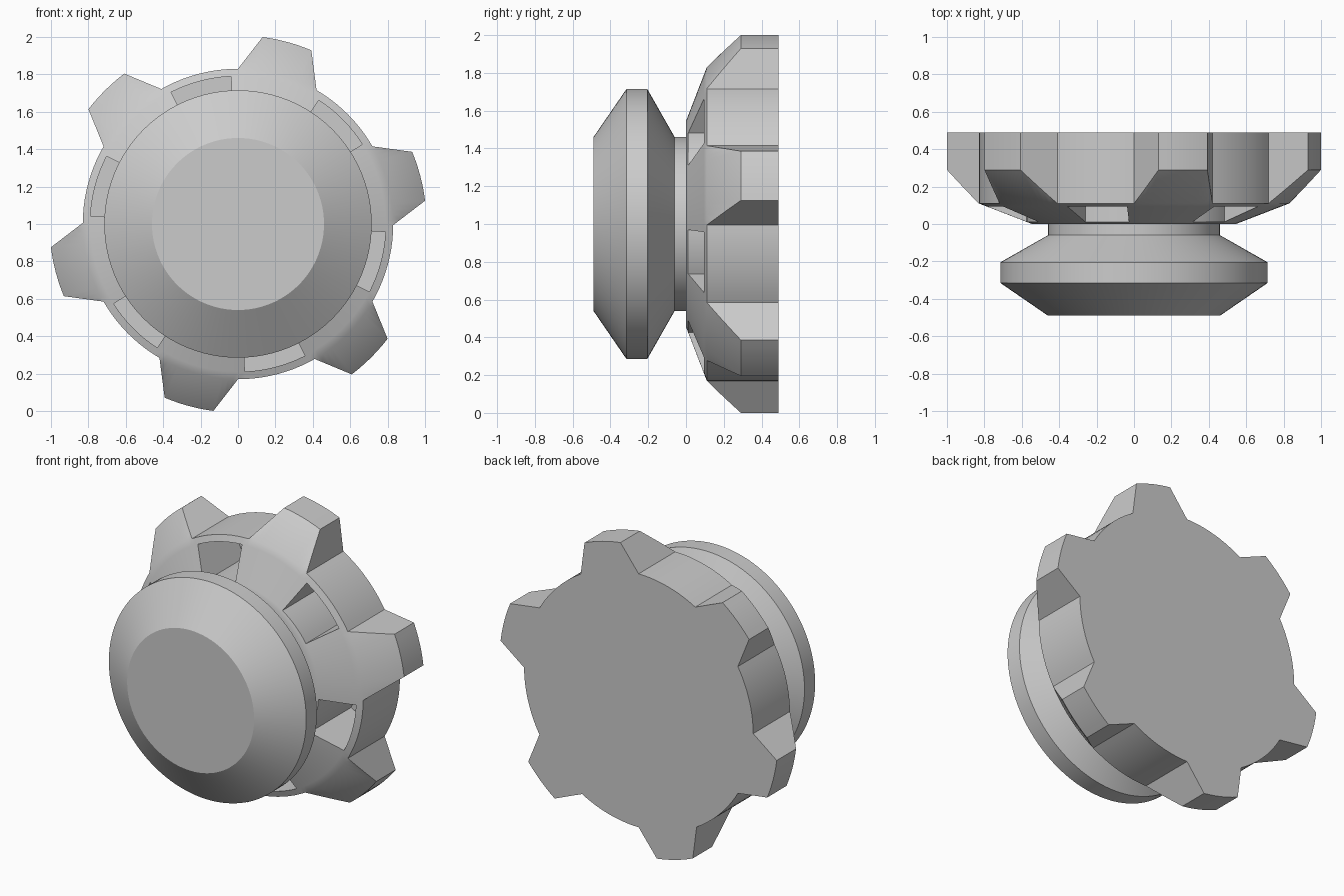
import bpy, bmesh
from math import sin, cos, radians

if "Cube" in bpy.data.objects:
    bpy.data.objects.remove(bpy.data.objects["Cube"])

CENTRE_Z = 1.0
TIP_R, BODY_R, BACK_Y = 1.008, 0.83, 0.49
TIP_A, BASE_A = 7.7, 15.2           # half angles of a tooth at its tip and base
POCKET = (17.9, 42.1)               # pocket span measured from the tooth centre
POCKET_FLOOR = 0.44


def place(a, r, y):
    """Polar point around the y axis, angle clockwise from up."""
    return (r * sin(radians(a)), y, CENTRE_Z + r * cos(radians(a)))


def finish(bm, name):
    bmesh.ops.remove_doubles(bm, verts=bm.verts, dist=1e-4)
    bmesh.ops.holes_fill(bm, edges=[e for e in bm.edges if e.is_boundary], sides=0)
    bmesh.ops.recalc_face_normals(bm, faces=bm.faces)
    mesh = bpy.data.meshes.new(name)
    bm.to_mesh(mesh)
    bm.free()
    obj = bpy.data.objects.new(name, mesh)
    bpy.context.collection.objects.link(obj)
    bpy.ops.object.select_all(action='DESELECT')
    obj.select_set(True)
    bpy.context.view_layer.objects.active = obj
    bpy.ops.object.shade_smooth_by_angle(angle=radians(30))
    return obj


def face(bm, points):
    bm.faces.new([bm.verts.new(place(*p)) for p in points])


def strip(bm, a0, prof0, a1, prof1):
    """Quads between two radial profiles at neighbouring angles."""
    for i in range(len(prof0) - 1):
        face(bm, [(a0, *prof0[i]), (a0, *prof0[i + 1]),
                  (a1, *prof1[i + 1]), (a1, *prof1[i])])


# Front knob with its neck
profile = [(0.46, -0.49), (0.715, -0.315), (0.715, -0.205), (0.46, -0.06), (0.46, 0.03)]
bm = bmesh.new()
N = 96
for k in range(N):
    strip(bm, 360 * k / N, profile, 360 * (k + 1) / N, profile)
finish(bm, "front_knob")


# Toothed wheel
def outline(a):
    """Outer radius at angle a from a tooth centre (-30..30 mirrored)."""
    a = abs(a)
    if a <= TIP_A:
        return TIP_R
    if a >= BASE_A:
        return BODY_R
    px, py = TIP_R * cos(radians(TIP_A)), TIP_R * sin(radians(TIP_A))
    dx = BODY_R * cos(radians(BASE_A)) - px
    dy = BODY_R * sin(radians(BASE_A)) - py
    c, s = cos(radians(a)), sin(radians(a))
    return (px * dy - py * dx) / (c * dy - s * dx)


IN_POCKET, OUT_POCKET = (0.575, 0.0116), (0.79, 0.0946)


def wheel_profile(a):
    r = outline(a)
    y = 0.11 + (r - BODY_R) / (TIP_R - BODY_R) * 0.18
    return [(0.46, 0), (0.545, 0), IN_POCKET, OUT_POCKET, (BODY_R, 0.11), (r, y), (r, BACK_Y)]


def pocket_profile(a):
    p = wheel_profile(a)
    return p[:3] + [(IN_POCKET[0], POCKET_FLOOR), (OUT_POCKET[0], POCKET_FLOOR)] + p[3:]


def span(a, b, n):
    return [a + (b - a) * i / n for i in range(n)]


angles = (span(-BASE_A, -TIP_A, 4) + span(-TIP_A, TIP_A, 6) + span(TIP_A, BASE_A, 4)
          + [BASE_A] + span(*POCKET, 8) + [POCKET[1], 60 - BASE_A])

bm = bmesh.new()
for k in range(6):
    turn = 15.2 + 60 * k
    for a0, a1 in zip(angles, angles[1:]):
        recessed = POCKET[0] <= (a0 + a1) / 2 <= POCKET[1]
        prof = pocket_profile if recessed else wheel_profile
        strip(bm, turn + a0, prof(a0), turn + a1, prof(a1))
    # side walls of the pocket
    for a in POCKET:
        face(bm, [(turn + a, *p) for p in pocket_profile(a)[2:6]])
finish(bm, "toothed_wheel")
